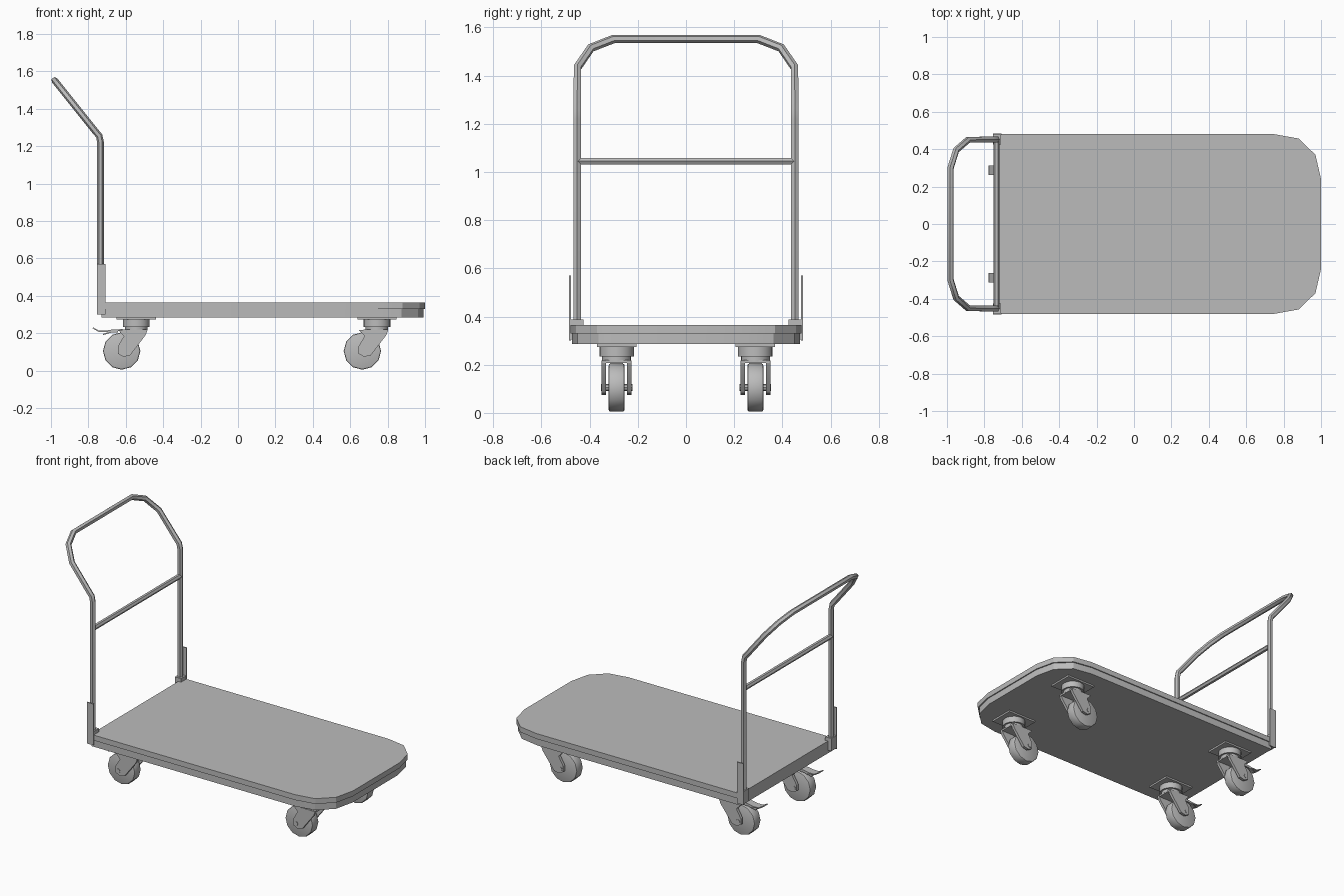
import bpy, bmesh
from math import pi, radians
from mathutils import Vector

cube = bpy.data.objects.get("Cube")
if cube:
    bpy.data.objects.remove(cube)

grey = bpy.data.materials.new("plain grey")
grey.use_nodes = True
grey.diffuse_color = (0.5, 0.5, 0.5, 1)
grey.node_tree.nodes["Principled BSDF"].inputs["Base Color"].default_value = (0.5, 0.5, 0.5, 1)


def finish(obj, angle=35):
    obj.data.materials.clear()
    obj.data.materials.append(grey)
    bpy.ops.object.select_all(action='DESELECT')
    obj.select_set(True)
    bpy.context.view_layer.objects.active = obj
    bpy.ops.object.shade_smooth_by_angle(angle=radians(angle))
    return obj


def prism(name, points, offset):
    """Extrude a flat outline of 3D points along an offset."""
    bm = bmesh.new()
    face = bm.faces.new([bm.verts.new(p) for p in points])
    ext = bmesh.ops.extrude_face_region(bm, geom=[face])
    bmesh.ops.translate(bm, vec=Vector(offset),
                        verts=[v for v in ext["geom"] if isinstance(v, bmesh.types.BMVert)])
    bmesh.ops.recalc_face_normals(bm, faces=bm.faces)
    mesh = bpy.data.meshes.new(name)
    bm.to_mesh(mesh)
    bm.free()
    obj = bpy.data.objects.new(name, mesh)
    bpy.context.collection.objects.link(obj)
    return finish(obj, 20)


def box(name, lo, hi):
    outline = [(lo[0], lo[1], lo[2]), (hi[0], lo[1], lo[2]),
               (hi[0], hi[1], lo[2]), (lo[0], hi[1], lo[2])]
    return prism(name, outline, (0, 0, hi[2] - lo[2]))


def cylinder(name, centre, radius, depth, sides, across=False, bevel=0):
    bpy.ops.mesh.primitive_cylinder_add(vertices=sides, radius=radius, depth=depth, location=centre,
                                        rotation=(pi / 2 if across else 0, 0, 0))
    obj = bpy.context.object
    obj.name = name
    if bevel:
        mod = obj.modifiers.new("rounded rim", 'BEVEL')
        mod.width, mod.segments, mod.limit_method, mod.angle_limit = bevel, 2, 'ANGLE', radians(50)
        bpy.ops.object.modifier_apply(modifier=mod.name)
    return finish(obj)


def tube(name, points, radius):
    curve = bpy.data.curves.new(name, 'CURVE')
    curve.dimensions = '3D'
    curve.bevel_depth, curve.bevel_resolution, curve.use_fill_caps = radius, 1, True
    spline = curve.splines.new('POLY')
    spline.points.add(len(points) - 1)
    for point, co in zip(spline.points, points):
        point.co = (*co, 1)
    obj = bpy.data.objects.new(name, curve)
    bpy.context.collection.objects.link(obj)
    bpy.ops.object.select_all(action='DESELECT')
    obj.select_set(True)
    bpy.context.view_layer.objects.active = obj
    bpy.ops.object.convert(target='MESH')
    return finish(bpy.context.object, 50)


# Deck: a slab with a slightly wider top band, cut corners at one end
def deck_layer(name, inset, z, height):
    half = [(-0.73, 0.48), (0.75, 0.48), (0.88, 0.457), (0.97, 0.37), (1.0, 0.24)]
    side = [(x - (inset if x > 0 else 0), y - inset, z) for x, y in half]
    prism(name, side + [(x, -y, z) for x, y, z in reversed(side)], (0, 0, height))


deck_layer("deck_base", 0.007, 0.285, 0.045)
deck_layer("deck_top", 0, 0.33, 0.035)


# Handle: upright legs that lean outwards into a rounded loop
def lean(y, z):
    return (-0.735 - max(0, z - 1.245) * 0.8, y, z)


rise = [lean(0.452, 0.32), lean(0.452, 1.22), (-0.742, 0.452, 1.255), lean(0.452, 1.28),
        lean(0.45, 1.435), lean(0.395, 1.515), lean(0.3, 1.552)]
tube("handle", rise + [(x, -y, z) for x, y, z in reversed(rise)], 0.018)
tube("handle_crossbar", [(-0.735, -0.45, 1.045), (-0.735, 0.45, 1.045)], 0.016)

# Handle sockets and their outer plates
for side, label in ((1, "left"), (-1, "right")):
    inner, outer = sorted((side * 0.425, side * 0.48))
    box(label + "_handle_socket", (-0.755, inner, 0.305), (-0.71, outer, 0.388))
    inner, outer = sorted((side * 0.477, side * 0.485))
    box(label + "_socket_plate", (-0.755, inner, 0.3), (-0.708, outer, 0.57))


# Swivel casters: the wheel trails behind the pivot
def caster(label, x, y, brake):
    pivot = x + 0.078
    box(label + "_mounting_plate", (pivot - 0.105, y - 0.082, 0.274), (pivot + 0.105, y + 0.082, 0.286))
    cylinder(label + "_swivel_housing", (pivot, y, 0.254), 0.072, 0.04, 20)
    cylinder(label + "_swivel_neck", (pivot, y, 0.225), 0.06, 0.022, 20)
    cylinder(label + "_wheel", (x, y, 0.105), 0.1, 0.066, 12, True, 0.008)
    cylinder(label + "_axle", (x, y, 0.105), 0.014, 0.13, 8, True)
    box(label + "_fork_crown", (x + 0.005, y - 0.058, 0.208), (x + 0.136, y + 0.058, 0.22))
    profile = [(-0.02, 0.218), (0.138, 0.218), (0.128, 0.19), (0.045, 0.082),
               (0.01, 0.074), (-0.02, 0.09), (-0.02, 0.13), (0.012, 0.185)]
    for side in (1, -1):
        prism(label + "_fork_arm", [(x + px, y + side * 0.044, pz) for px, pz in profile],
              (0, side * 0.018, 0))
    if brake:
        lever = [(-0.155, 0.226), (-0.125, 0.208), (-0.08, 0.206), (-0.02, 0.21),
                 (0.01, 0.222), (-0.05, 0.22), (-0.085, 0.214), (-0.122, 0.214), (-0.152, 0.231)]
        prism(label + "_brake_pedal", [(x + px, y - 0.026, pz) for px, pz in lever], (0, 0.052, 0))
        lower = [(-0.1, 0.19), (-0.05, 0.205), (-0.02, 0.205), (-0.02, 0.211), (-0.055, 0.211), (-0.1, 0.196)]
        prism(label + "_brake_release", [(x + px, y - 0.026, pz) for px, pz in lower], (0, 0.052, 0))


for x, end, brake in ((-0.622, "handle_end", True), (0.665, "open_end", False)):
    for y, side in ((0.288, "left"), (-0.288, "right")):
        caster(f"{side}_{end}_caster", x, y, brake)
